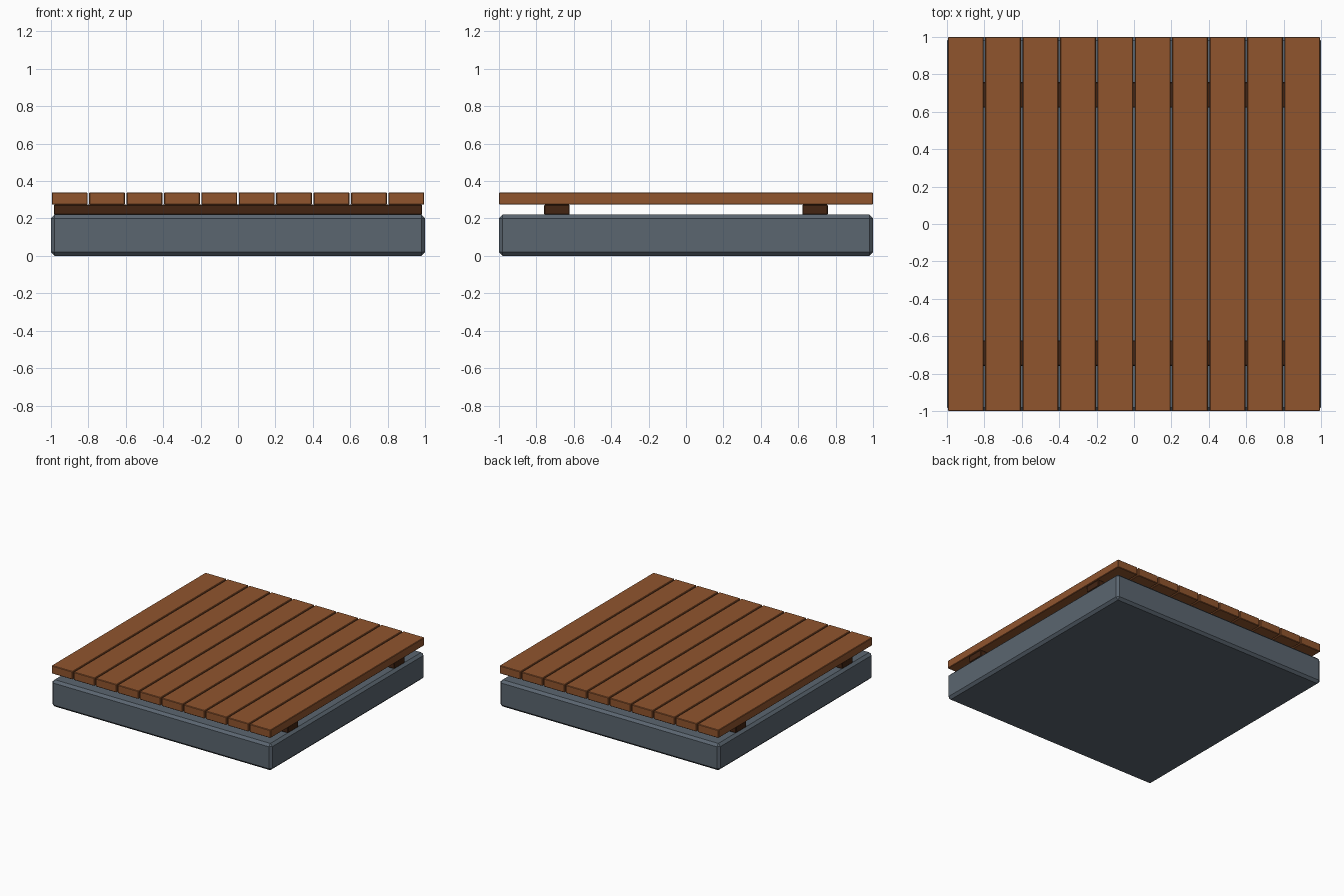
import bpy

if "Cube" in bpy.data.objects:
    bpy.data.objects.remove(bpy.data.objects["Cube"])


def material(name, rgb):
    m = bpy.data.materials.new(name)
    m.diffuse_color = (*rgb, 1.0)
    m.use_nodes = True
    m.node_tree.nodes["Principled BSDF"].inputs["Base Color"].default_value = m.diffuse_color
    return m


plank_wood = material("plank brown", (0.28, 0.09, 0.027))
batten_wood = material("dark batten brown", (0.056, 0.018, 0.006))
slate = material("slate grey", (0.104, 0.132, 0.162))


def box(name, lo, hi, bevel, mat):
    """Chamfered box between two opposite corners."""
    centre = [(a + b) / 2 for a, b in zip(lo, hi)]
    bpy.ops.mesh.primitive_cube_add(size=1, location=centre)
    ob = bpy.context.object
    ob.name = name
    ob.scale = [b - a for a, b in zip(lo, hi)]
    bpy.ops.object.transform_apply(location=False, rotation=False, scale=True)
    mod = ob.modifiers.new("chamfer", 'BEVEL')
    mod.width = bevel
    mod.segments = 1
    ob.data.materials.append(mat)
    return ob


# Stone base slab
box("base_slab", (-1, -1, 0), (1, 1, 0.22), 0.02, slate)

# Two battens running along x
for side, y in (("front", -0.69), ("back", 0.69)):
    box(side + "_batten", (-0.985, y - 0.068, 0.22), (0.985, y + 0.068, 0.274),
        0.004, batten_wood)

# Ten deck planks running along y
for i in range(10):
    x = -0.9 + 0.2 * i
    box(f"plank_{i + 1}", (x - 0.0955, -1, 0.274), (x + 0.0955, 1, 0.34),
        0.004, plank_wood)
